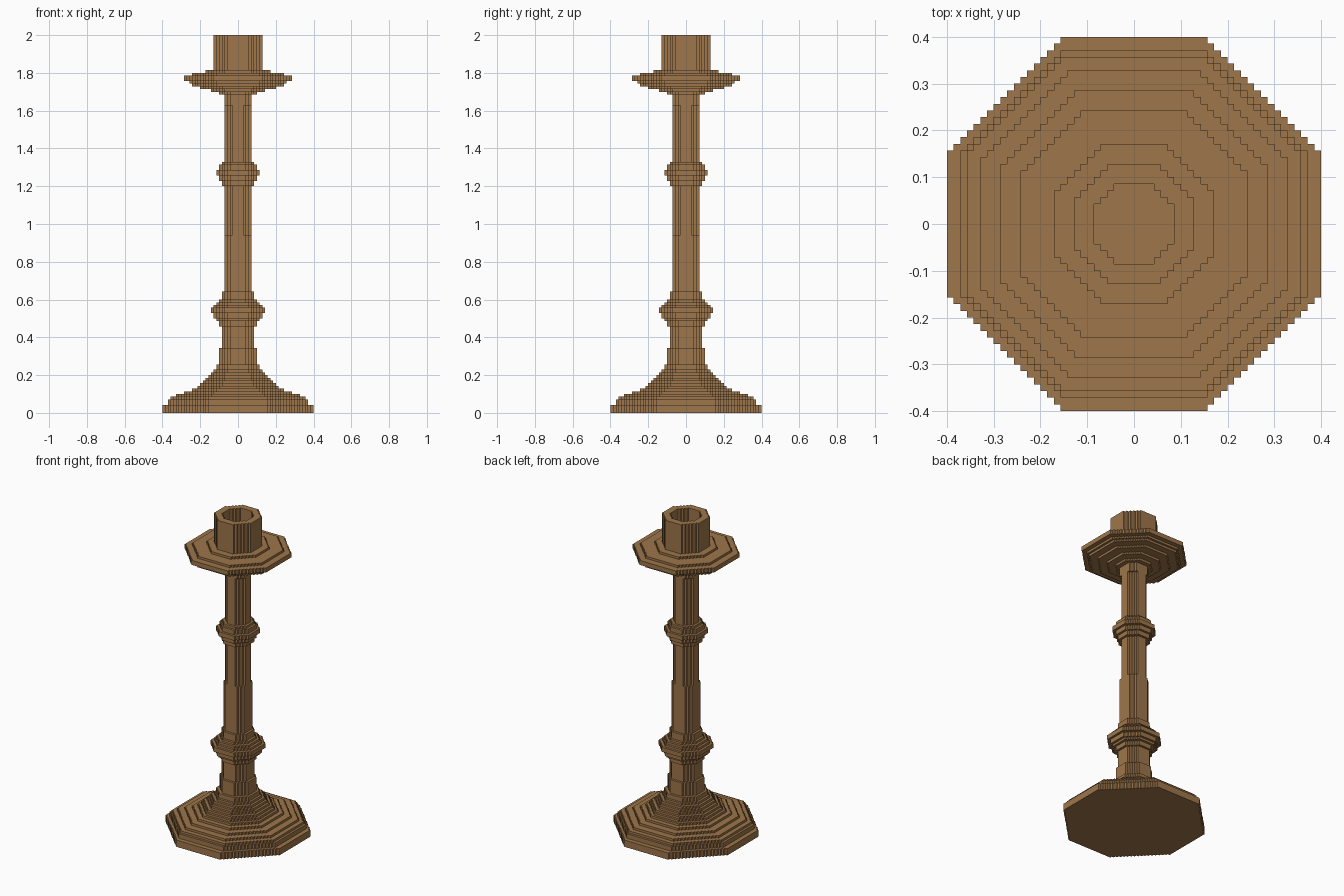
import bpy
import bmesh

if "Cube" in bpy.data.objects:
    bpy.data.objects.remove(bpy.data.objects["Cube"])

V = 1 / 70            # cube size
TOP = 140             # total layers
HOLE_FLOOR = 126      # layer where the candle hole starts
HOLE_R = 6

# (first layer, octagon radius in cubes); each radius holds until the next entry
PARTS = {
    "stepped_foot": [(0, 28), (3, 26), (5, 25), (6, 23), (7, 20), (8, 17), (9, 15),
                     (10, 14), (11, 13), (12, 12), (13, 11), (14, 10), (15, 9),
                     (16, 8), (18, 7), (24, 6)],
    "lower_knop": [(32, 7), (34, 8), (35, 9), (37, 10), (39, 9), (40, 8), (41, 7), (42, 6)],
    "lower_stem": [(45, 5), (66, 4.6)],
    "upper_knop": [(84, 6), (86, 7), (88, 8), (90, 7), (92, 6)],
    "upper_stem": [(93, 4.6), (114, 5)],
    "drip_pan": [(118, 7), (119, 10), (120, 14), (121, 17), (122, 18), (123, 20),
                 (125, 17), (126, 12)],
    "candle_socket": [(127, 9)],
}

runs = [run for part in PARTS.values() for run in part]
radius = []
for n, (start, r) in enumerate(runs):
    end = runs[n + 1][0] if n + 1 < len(runs) else TOP
    radius += [r] * (end - start)


def in_octagon(i, j, r):
    """Is the cube at column i, j inside a stepped octagon of radius r?"""
    a = i if i >= 0 else -i - 1
    b = j if j >= 0 else -j - 1
    half = round(r)
    flat = min(11, round(0.414 * r + 0.5))
    return max(a, b) < half and a + b <= half + flat - 2


def filled(i, j, k):
    if not 0 <= k < TOP or not in_octagon(i, j, radius[k]):
        return False
    return not (k >= HOLE_FLOOR and in_octagon(i, j, HOLE_R))


# Outward direction and corner loop of each cube side
SIDES = [
    ((1, 0, 0), [(1, 0, 0), (1, 1, 0), (1, 1, 1), (1, 0, 1)]),
    ((-1, 0, 0), [(0, 0, 0), (0, 0, 1), (0, 1, 1), (0, 1, 0)]),
    ((0, 1, 0), [(0, 1, 0), (0, 1, 1), (1, 1, 1), (1, 1, 0)]),
    ((0, -1, 0), [(0, 0, 0), (1, 0, 0), (1, 0, 1), (0, 0, 1)]),
    ((0, 0, 1), [(0, 0, 1), (1, 0, 1), (1, 1, 1), (0, 1, 1)]),
    ((0, 0, -1), [(0, 0, 0), (0, 1, 0), (1, 1, 0), (1, 0, 0)]),
]

brass = bpy.data.materials.new("warm_brown")
brass.diffuse_color = (0.342, 0.181, 0.069, 1)
brass.use_nodes = True
brass.node_tree.nodes["Principled BSDF"].inputs["Base Color"].default_value = brass.diffuse_color


def build_part(name, first, last):
    """Skin the exposed cube sides of layers first..last-1, then merge flat areas."""
    bm = bmesh.new()
    cache = {}

    def vert(p):
        if p not in cache:
            cache[p] = bm.verts.new([c * V for c in p])
        return cache[p]

    for k in range(first, last):
        h = round(radius[k])
        for i in range(-h, h):
            for j in range(-h, h):
                if not filled(i, j, k):
                    continue
                for (dx, dy, dz), loop in SIDES:
                    if not filled(i + dx, j + dy, k + dz):
                        bm.faces.new([vert((i + x, j + y, k + z)) for x, y, z in loop])
    bmesh.ops.dissolve_limit(bm, angle_limit=0.01, verts=bm.verts, edges=bm.edges)
    mesh = bpy.data.meshes.new(name)
    bm.to_mesh(mesh)
    bm.free()
    mesh.materials.append(brass)
    bpy.context.collection.objects.link(bpy.data.objects.new(name, mesh))


names = list(PARTS)
for n, name in enumerate(names):
    last = PARTS[names[n + 1]][0][0] if n + 1 < len(names) else TOP
    build_part(name, PARTS[name][0][0], last)
